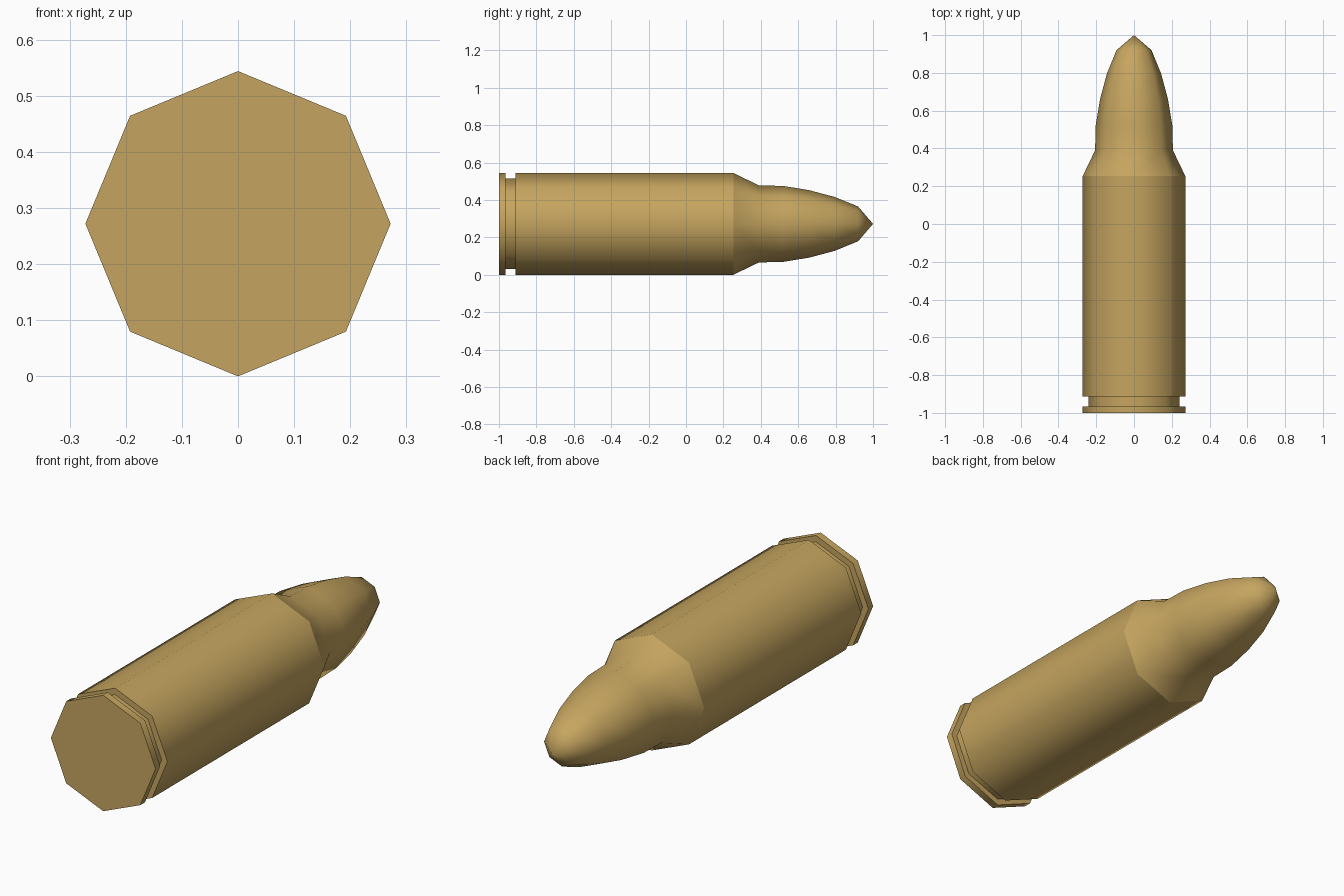
import bpy
import bmesh
import math

if "Cube" in bpy.data.objects:
    bpy.data.objects.remove(bpy.data.objects["Cube"])

SIDES = 8
AXIS_Z = 0.272

brass = bpy.data.materials.new("brass")
brass.diffuse_color = (0.56, 0.375, 0.115, 1)
brass.use_nodes = True
brass.node_tree.nodes["Principled BSDF"].inputs["Base Color"].default_value = brass.diffuse_color


def lathe(name, profile, cap_start=False):
    """Spin (y, radius) points round the long axis; radius 0 makes a tip."""
    bm = bmesh.new()
    rings = []
    for y, r in profile:
        if r == 0:
            rings.append([bm.verts.new((0, y, AXIS_Z))] * SIDES)
            continue
        angles = [math.tau * i / SIDES for i in range(SIDES)]
        rings.append([bm.verts.new((r * math.sin(a), y, AXIS_Z + r * math.cos(a)))
                      for a in angles])
    for lower, upper in zip(rings, rings[1:]):
        for i in range(SIDES):
            j = (i + 1) % SIDES
            corners = [lower[i], lower[j], upper[j], upper[i]]
            bm.faces.new(list(dict.fromkeys(corners)))
    if cap_start:
        bm.faces.new(rings[0][::-1])
    mesh = bpy.data.meshes.new(name)
    bm.to_mesh(mesh)
    bm.free()
    mesh.materials.append(brass)
    obj = bpy.data.objects.new(name, mesh)
    bpy.context.collection.objects.link(obj)
    # smooth round the barrel, crisp at the rim and groove
    bpy.ops.object.select_all(action='DESELECT')
    obj.select_set(True)
    bpy.context.view_layer.objects.active = obj
    bpy.ops.object.shade_smooth_by_angle(angle=math.radians(60))
    return obj


# Case: base disc, rim, extractor groove and straight wall
lathe("case", [(-1, 0.272), (-0.965, 0.272), (-0.965, 0.242), (-0.912, 0.242),
               (-0.912, 0.272), (0.253, 0.272)], cap_start=True)

# Tapered shoulder running smoothly into the pointed nose
lathe("shoulder_and_nose", [(0.253, 0.272), (0.39, 0.206), (0.52, 0.203),
                            (0.66, 0.180), (0.795, 0.144), (0.92, 0.093), (1, 0)])
